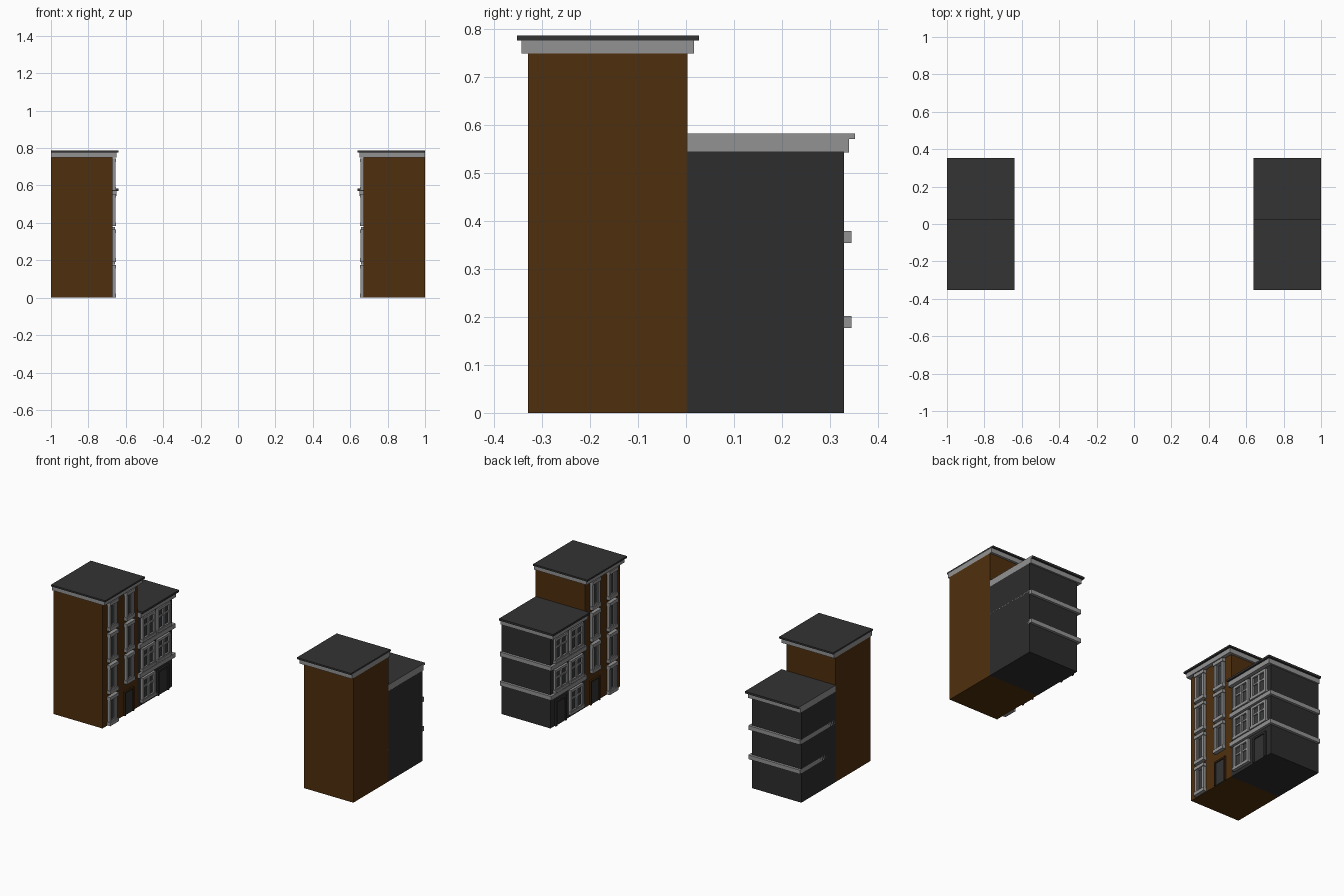
import bpy, bmesh

if "Cube" in bpy.data.objects:
    bpy.data.objects.remove(bpy.data.objects["Cube"])


def mat(name, r, g, b):
    m = bpy.data.materials.new(name)
    m.diffuse_color = (r, g, b, 1)
    m.use_nodes = True
    m.node_tree.nodes["Principled BSDF"].inputs["Base Color"].default_value = m.diffuse_color
    return m


BROWN = mat("brown_brick", 0.078, 0.028, 0.004)
DARK = mat("dark_brick", 0.026, 0.026, 0.026)
STONE = mat("stone_trim", 0.29, 0.29, 0.29)
SLATE = mat("slate", 0.033, 0.033, 0.033)
GLASS = mat("glass", 0.04, 0.042, 0.045)
WOOD = mat("door_frame", 0.045, 0.02, 0.006)

BACK, WALL = -1.0, -0.672


def build(name, boxes, material):
    """One object from boxes (x0, x1, y0, y1, z0, z1), mirrored across the street."""
    bm = bmesh.new()
    for x0, x1, y0, y1, z0, z1 in boxes:
        vs = bmesh.ops.create_cube(bm, size=1)["verts"]
        for v in vs:
            v.co.x = x1 if v.co.x > 0 else x0
            v.co.y = y1 if v.co.y > 0 else y0
            v.co.z = z1 if v.co.z > 0 else z0
    me = bpy.data.meshes.new(name)
    bm.to_mesh(me)
    bm.free()
    me.materials.append(material)
    ob = bpy.data.objects.new(name, me)
    bpy.context.collection.objects.link(ob)
    ob.modifiers.new("street_mirror", "MIRROR").use_axis[0] = True
    return ob


def ring(y0, y1, z0, z1, t, d):
    """Four boxes framing an opening, t wide and standing d off the wall."""
    a, b = WALL - 0.002, WALL + d
    return [(a, b, y0, y0 + t, z0, z1), (a, b, y1 - t, y1, z0, z1),
            (a, b, y0 + t, y1 - t, z0, z0 + t), (a, b, y0 + t, y1 - t, z1 - t, z1)]


def pane(y0, y1, z0, z1, d=0.004):
    return (WALL - 0.002, WALL + d, y0, y1, z0, z1)


# Main walls
build("tall_house_walls", [(BACK, WALL, -0.33, 0.003, 0, 0.75)], BROWN)
build("short_house_walls", [(BACK, WALL, 0.003, 0.33, 0, 0.545)], DARK)

# Cornices, floor bands and roof slabs
build("tall_cornice", [(BACK, -0.65, -0.343, 0.017, 0.75, 0.777)], STONE)
build("tall_roof", [(BACK, -0.639, -0.352, 0.027, 0.777, 0.787)], SLATE)
build("short_cornice", [(BACK, -0.65, 0.003, 0.34, 0.543, 0.571)], STONE)
short_roof = build("short_roof", [(BACK, -0.639, 0.003, 0.352, 0.571, 0.583)], SLATE)
short_roof.data.materials.append(STONE)
for face in short_roof.data.polygons:
    if face.normal.x < -0.5:
        face.material_index = 1
build("floor_bands", [(BACK, -0.657, 0.003, 0.345, z, z + 0.025)
                      for z in (0.177, 0.354)], STONE)

# Tall house windows: narrow sashes with a lintel and a sill
frames, glass = [], []
for col, yc in enumerate((-0.245, -0.085)):
    for row in range(4):
        if col == 1 and row == 0:
            continue
        z0 = 0.008 + row * 0.19
        z1 = z0 + 0.163
        y0, y1 = yc - 0.037, yc + 0.037
        frames += ring(y0, y1, z0, z1, 0.016, 0.016)
        frames += ring(y0 + 0.015, y1 - 0.015, z0 + 0.015, z1 - 0.015, 0.006, 0.009)
        for za in (z0 - 0.006, z1 - 0.016):
            frames.append(pane(y0 - 0.004, y1 + 0.004, za, za + 0.02, 0.021))
        glass.append(pane(y0 + 0.016, y1 - 0.016, z0 + 0.016, z1 - 0.016))
build("tall_window_frames", frames, STONE)
build("tall_window_glass", glass, GLASS)

# Short house windows: wide, four panes each
frames, glass = [], []
for yc, z0, z1 in ((0.095, 0.025, 0.165), (0.095, 0.212, 0.342), (0.24, 0.212, 0.342),
                   (0.095, 0.39, 0.53), (0.24, 0.39, 0.53)):
    y0, y1, zm = yc - 0.062, yc + 0.062, z0 + (z1 - z0) * 0.6
    frames += ring(y0, y1, z0, z1, 0.015, 0.014)
    frames.append(pane(yc - 0.008, yc + 0.008, z0 + 0.01, z1 - 0.01, 0.012))
    frames.append(pane(y0 + 0.01, y1 - 0.01, zm - 0.005, zm + 0.005, 0.01))
    frames.append(pane(y0 - 0.004, y1 + 0.004, z0 - 0.006, z0 + 0.01, 0.018))
    glass.append(pane(y0 + 0.015, y1 - 0.015, z0 + 0.015, z1 - 0.015))
build("short_window_frames", frames, STONE)
build("short_window_glass", glass, GLASS)

# Doors
build("tall_door", [pane(-0.12, -0.05, 0, 0.135)], SLATE)
build("tall_door_frame", [pane(-0.13, -0.12, 0, 0.145, 0.01), pane(-0.05, -0.04, 0, 0.145, 0.01),
                          pane(-0.12, -0.05, 0.135, 0.145, 0.01)], WOOD)
build("short_door", [pane(0.2, 0.28, 0, 0.14)], SLATE)
build("short_door_frame", [pane(0.188, 0.2, 0, 0.152, 0.01), pane(0.28, 0.292, 0, 0.152, 0.01),
                           pane(0.2, 0.28, 0.14, 0.152, 0.01)], DARK)
